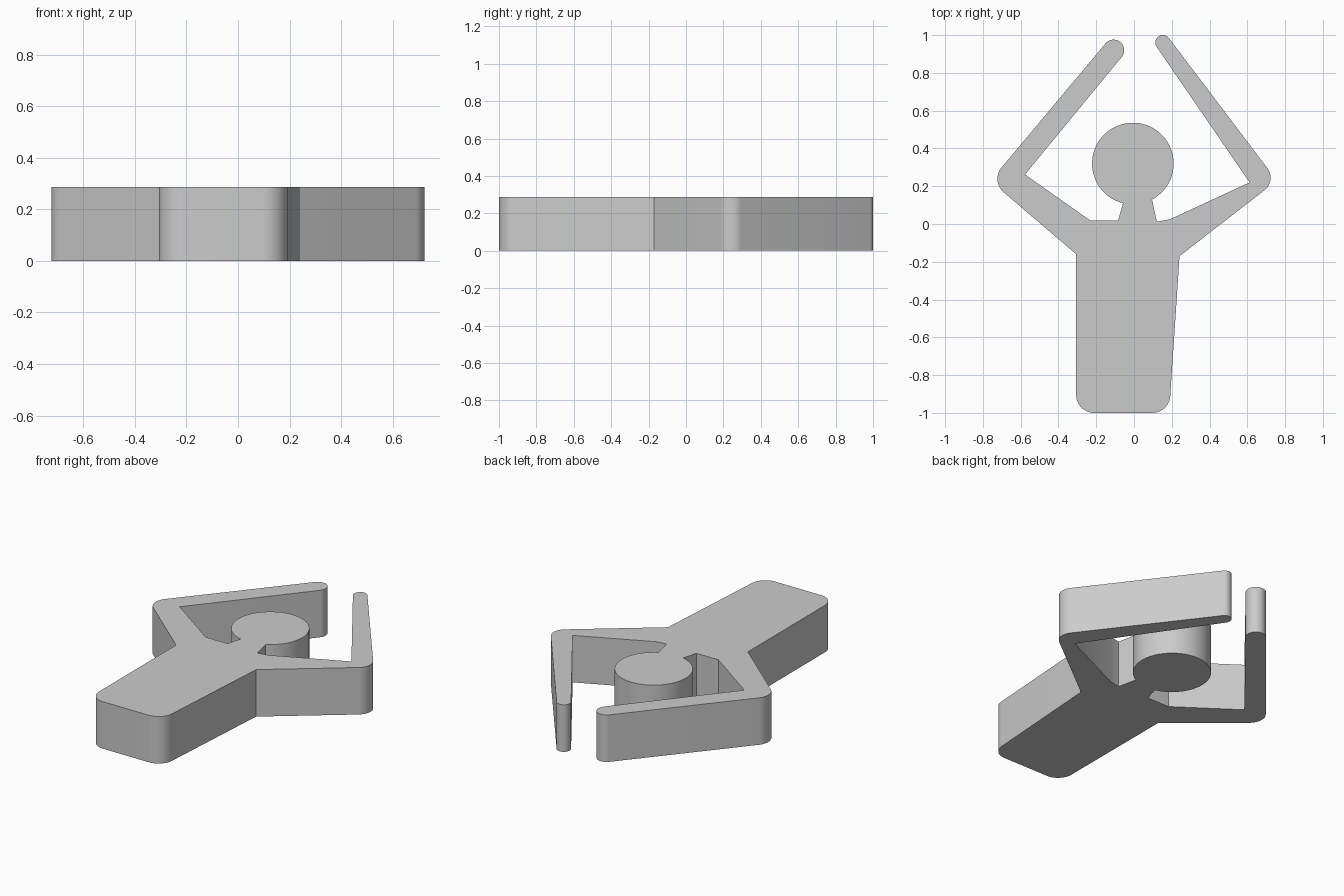
import bpy, bmesh
from math import cos, sin, radians

HEIGHT = 0.287

cube = bpy.data.objects.get("Cube")
if cube:
    bpy.data.objects.remove(cube, do_unlink=True)


def arc(cx, cy, r, start, end, step=6):
    """Points along a circular arc, angles in degrees."""
    n = max(2, round(abs(end - start) / step))
    angles = [radians(start + (end - start) * i / n) for i in range(n + 1)]
    return [(cx + r * cos(a), cy + r * sin(a)) for a in angles]


# Outline pieces, clockwise from the lower body
body_right_corner = arc(-0.211, -0.905, 0.095, 270, 180)
right_armpit = [(-0.306, -0.16)]
right_elbow = arc(-0.63, 0.239, 0.093, 230, 140)
right_hand = arc(-0.108, 0.92, 0.056, 140, -39)
right_inner_arm = [(-0.577, 0.262), (-0.232, 0.019)]
neck_right = [(-0.084, 0.019)]
head = arc(-0.006, 0.32, 0.216, 256, -62, 4)
neck_left = [(0.121, 0.012), (0.19, 0.025)]
left_inner_elbow = [(0.612, 0.22)]
left_hand = arc(0.153, 0.96, 0.04, 215, 37)
left_elbow = arc(0.639, 0.245, 0.084, 37, -52)
left_armpit = [(0.241, -0.17)]
body_left_corner = arc(0.097, -0.905, 0.095, -4, -90)

outline = (body_right_corner + right_armpit + right_elbow + right_hand
           + right_inner_arm + neck_right + head + neck_left
           + left_inner_elbow + left_hand + left_elbow + left_armpit
           + body_left_corner)

# Extrude the outline into a solid figure
bm = bmesh.new()
base = bm.faces.new([bm.verts.new((x, y, 0)) for x, y in outline])
extruded = bmesh.ops.extrude_face_region(bm, geom=[base], use_keep_orig=True)
top = [v for v in extruded["geom"] if isinstance(v, bmesh.types.BMVert)]
bmesh.ops.translate(bm, verts=top, vec=(0, 0, HEIGHT))
bmesh.ops.recalc_face_normals(bm, faces=bm.faces[:])
mesh = bpy.data.meshes.new("raised_arms_figure")
bm.to_mesh(mesh)
bm.free()

figure = bpy.data.objects.new("raised_arms_figure", mesh)
bpy.context.collection.objects.link(figure)

# Plain grey material
grey = bpy.data.materials.new("light_grey")
grey.use_nodes = True
colour = (0.6, 0.6, 0.6, 1)
grey.diffuse_color = colour
grey.node_tree.nodes["Principled BSDF"].inputs["Base Color"].default_value = colour
mesh.materials.append(grey)

# Smooth curved walls, crisp rims and corners
bpy.ops.object.select_all(action="DESELECT")
figure.select_set(True)
bpy.context.view_layer.objects.active = figure
bpy.ops.object.shade_smooth_by_angle(angle=radians(30))
